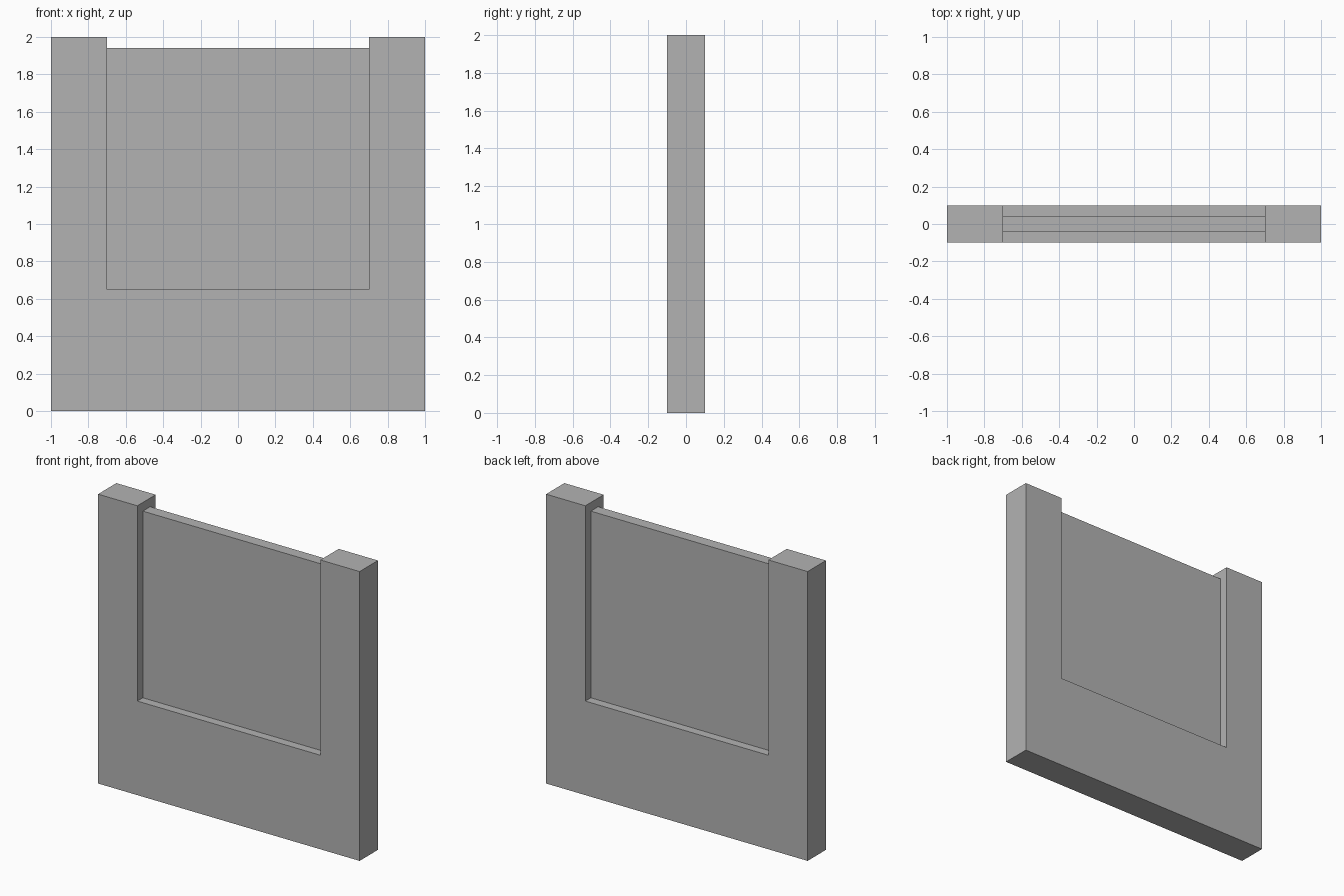
import bpy
import bmesh

cube = bpy.data.objects.get("Cube")
if cube:
    bpy.data.objects.remove(cube, do_unlink=True)

# Single plain grey
GREY = (0.45, 0.45, 0.45, 1.0)
grey = bpy.data.materials.new("plain_grey")
grey.use_nodes = True
grey.diffuse_color = GREY
grey.node_tree.nodes["Principled BSDF"].inputs["Base Color"].default_value = GREY


def extruded(name, profile, half_depth):
    """Extrude an x-z outline symmetrically along y."""
    bm = bmesh.new()
    face = bm.faces.new([bm.verts.new((x, -half_depth, z)) for x, z in profile])
    ext = bmesh.ops.extrude_face_region(bm, geom=[face])
    moved = [v for v in ext["geom"] if isinstance(v, bmesh.types.BMVert)]
    bmesh.ops.translate(bm, verts=moved, vec=(0, 2 * half_depth, 0))
    bmesh.ops.recalc_face_normals(bm, faces=bm.faces)
    mesh = bpy.data.meshes.new(name)
    bm.to_mesh(mesh)
    bm.free()
    mesh.materials.append(grey)
    obj = bpy.data.objects.new(name, mesh)
    bpy.context.collection.objects.link(obj)
    return obj


OUTER, INNER = 1.0, 0.70
SILL, PANE_TOP, POST_TOP = 0.65, 1.94, 2.0

# U-shaped wall: low sill with a post on each side
right_half = [(-INNER, SILL), (-INNER, POST_TOP), (-OUTER, POST_TOP), (-OUTER, 0)]
left_half = [(-x, z) for x, z in reversed(right_half)]
extruded("wall_frame", right_half + left_half, 0.10)

# Thin pane recessed in the opening
extruded("recessed_panel",
         [(-INNER, SILL), (INNER, SILL), (INNER, PANE_TOP), (-INNER, PANE_TOP)], 0.04)
